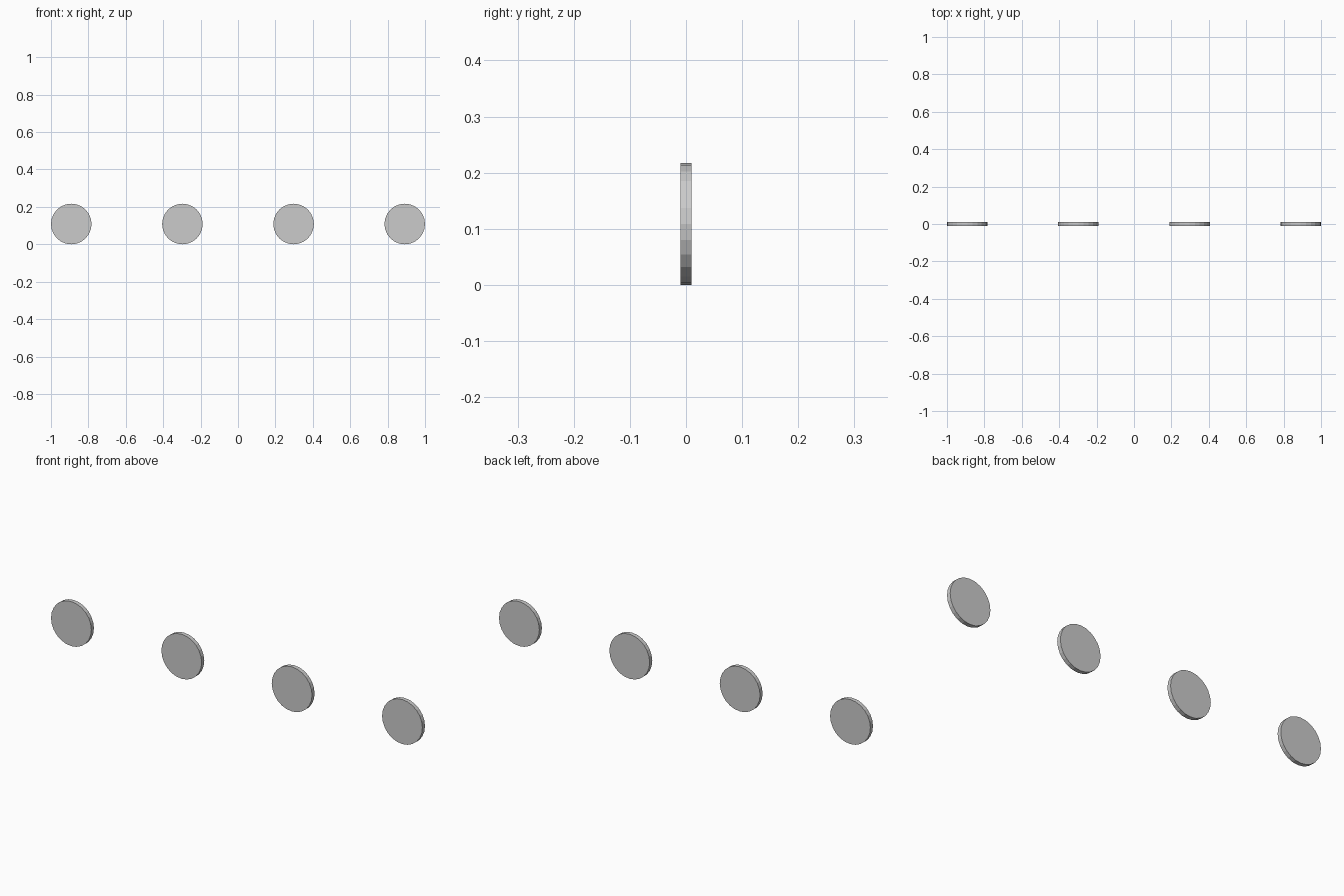
import bpy
import math

if "Cube" in bpy.data.objects:
    bpy.data.objects.remove(bpy.data.objects["Cube"])

RADIUS = 0.1085
THICKNESS = 0.02
SIDES = 24
COUNT = 4

# Row of four upright flat discs, evenly spaced along x
first_x = -1 + RADIUS
spacing = -2 * first_x / (COUNT - 1)
for i in range(COUNT):
    bpy.ops.mesh.primitive_cylinder_add(
        vertices=SIDES, radius=RADIUS, depth=THICKNESS,
        location=(first_x + i * spacing, 0, RADIUS),
        rotation=(math.radians(90), 0, 0))
    bpy.context.object.name = f"disc_{i + 1}"
